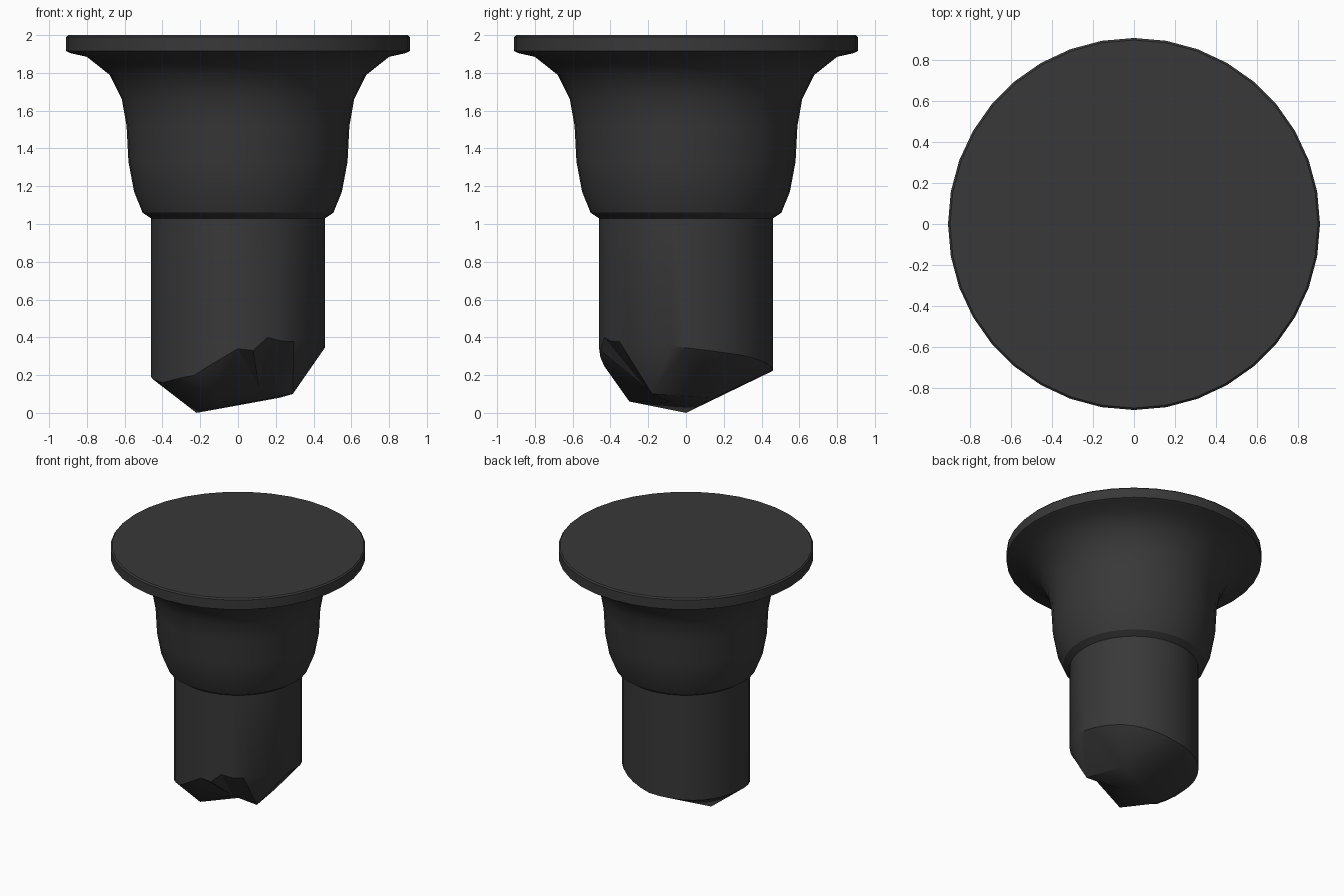
import bpy, bmesh
from math import sin, cos, radians
from mathutils import Vector
from mathutils.geometry import delaunay_2d_cdt

if "Cube" in bpy.data.objects:
    bpy.data.objects.remove(bpy.data.objects["Cube"])

SIDES = 36
SHAFT_R = 0.46

# Lathe profile (radius, height): flat disc, flared collar, then the shaft
PROFILE = [(0.90, 2.0), (0.91, 1.99), (0.91, 1.915), (0.89, 1.905), (0.80, 1.885),
           (0.68, 1.79), (0.615, 1.66), (0.59, 1.52), (0.58, 1.33), (0.55, 1.17),
           (0.505, 1.06), (0.46, 1.03)]

# Broken end: rim height by angle, and jagged points inside the rim
RIM = [(0, 0.345), (45, 0.30), (90, 0.225), (135, 0.20), (180, 0.19), (210, 0.16),
       (240, 0.20), (270, 0.34), (280, 0.33), (290, 0.40), (300, 0.38),
       (320, 0.375), (340, 0.36), (360, 0.345)]
TIPS = [(-0.22, 0.0, 0.0), (0.22, 0.15, 0.08), (-0.12, -0.30, 0.06),
        (0.06, -0.08, 0.055), (0.29, -0.18, 0.10), (0.11, -0.22, 0.14)]


def rim_height(deg):
    for (a0, z0), (a1, z1) in zip(RIM, RIM[1:]):
        if a0 <= deg <= a1:
            return z0 + (z1 - z0) * (deg - a0) / (a1 - a0)


def ring(bm, radius, height):
    verts = []
    for i in range(SIDES):
        deg = 360 * i / SIDES
        a = radians(deg)
        verts.append(bm.verts.new((radius * cos(a), radius * sin(a), height(deg))))
    return verts


bm = bmesh.new()

# Disc, collar and shaft walls
rings = [ring(bm, r, lambda d, z=z: z) for r, z in PROFILE]
rings.append(ring(bm, SHAFT_R, rim_height))
bm.faces.new(rings[0])
for up, low in zip(rings, rings[1:]):
    for i in range(SIDES):
        j = (i + 1) % SIDES
        bm.faces.new((up[i], low[i], low[j], up[j]))

# Fractured underside
end = rings[-1] + [bm.verts.new(p) for p in TIPS]
result = delaunay_2d_cdt([Vector(v.co.xy) for v in end], [], [], 0, 1e-5)
origin = [ids[0] for ids in result[3]]
for face in result[2]:
    bm.faces.new([end[origin[k]] for k in reversed(face)])
bmesh.ops.recalc_face_normals(bm, faces=bm.faces)

mesh = bpy.data.meshes.new("broken_peg")
bm.to_mesh(mesh)
bm.free()
peg = bpy.data.objects.new("broken_peg", mesh)
bpy.context.collection.objects.link(peg)

# Dark finish and smooth shading with sharp fracture edges
mat = bpy.data.materials.new("dark_grey")
mat.diffuse_color = (0.04, 0.04, 0.04, 1)
mat.use_nodes = True
mat.node_tree.nodes["Principled BSDF"].inputs["Base Color"].default_value = mat.diffuse_color
mesh.materials.append(mat)
bpy.context.view_layer.objects.active = peg
peg.select_set(True)
bpy.ops.object.shade_smooth_by_angle(angle=radians(30))
